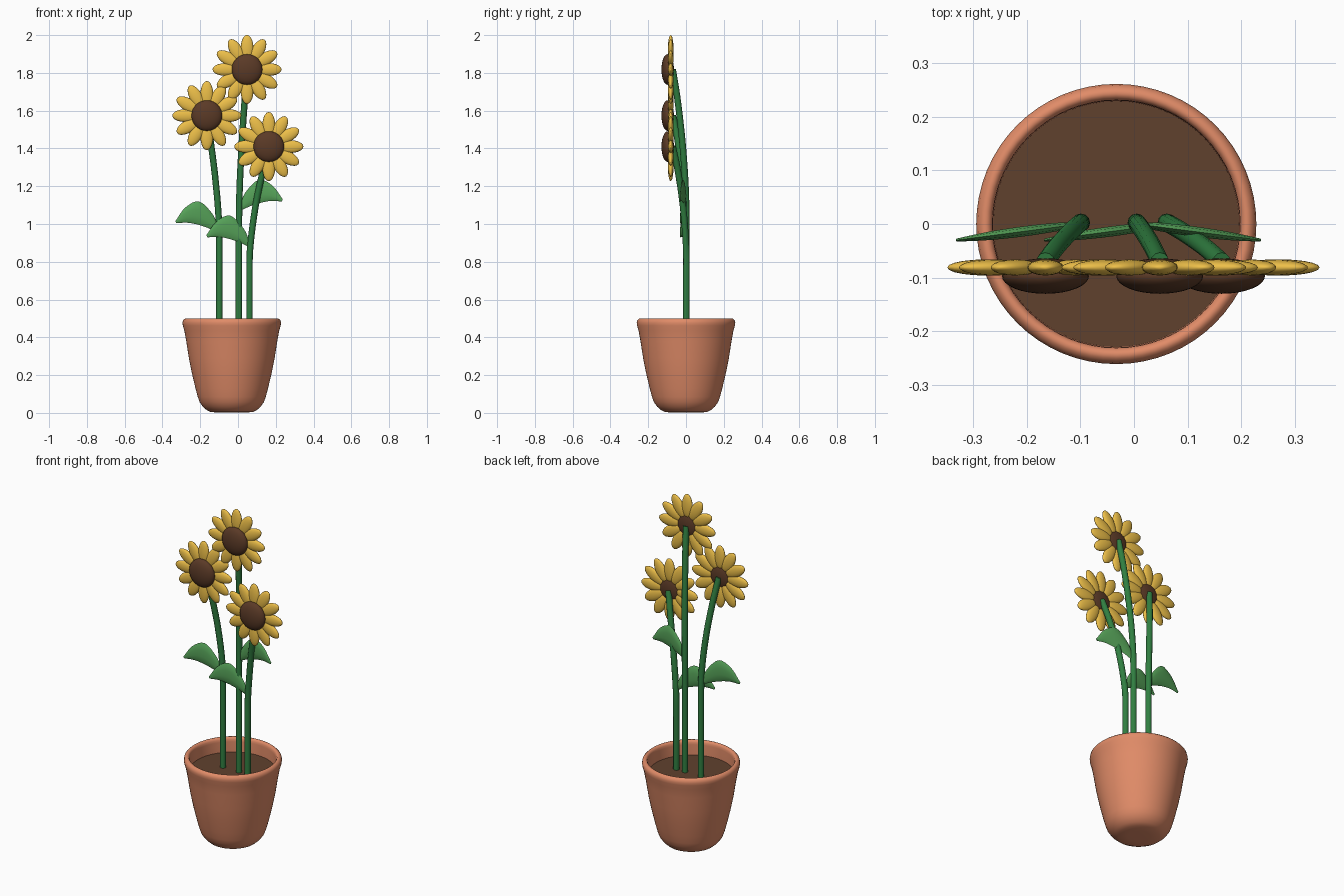
import bpy, bmesh
from math import sin, cos, pi
from mathutils import Matrix, Vector

if "Cube" in bpy.data.objects:
    bpy.data.objects.remove(bpy.data.objects["Cube"])


def material(name, rgb):
    m = bpy.data.materials.new(name)
    m.diffuse_color = (*[c ** 2.25 for c in rgb], 1)
    m.use_nodes = True
    m.node_tree.nodes["Principled BSDF"].inputs["Base Color"].default_value = m.diffuse_color
    return m


CLAY = material("clay", (0.88, 0.55, 0.415))
SOIL = material("soil", (0.385, 0.27, 0.20))
GREEN = material("stem_green", (0.21, 0.50, 0.27))
LEAF = material("leaf_green", (0.35, 0.64, 0.36))
YELLOW = material("petal_yellow", (0.93, 0.75, 0.30))
BROWN = material("seed_brown", (0.365, 0.245, 0.175))


def finish(name, bm, mat, angle=0.9):
    bmesh.ops.recalc_face_normals(bm, faces=bm.faces)
    me = bpy.data.meshes.new(name)
    bm.to_mesh(me)
    bm.free()
    ob = bpy.data.objects.new(name, me)
    bpy.context.collection.objects.link(ob)
    me.materials.append(mat)
    bpy.ops.object.select_all(action='DESELECT')
    ob.select_set(True)
    bpy.context.view_layer.objects.active = ob
    bpy.ops.object.shade_smooth_by_angle(angle=angle)
    return ob


def loft(bm, rings):
    """Skin a list of closed point rings and cap both ends."""
    vs = [[bm.verts.new(p) for p in ring] for ring in rings]
    n = len(vs[0])
    for a, b in zip(vs, vs[1:]):
        for i in range(n):
            bm.faces.new((a[i], a[(i + 1) % n], b[(i + 1) % n], b[i]))
    bm.faces.new(vs[0])
    bm.faces.new(vs[-1])


def lathe(name, profile, x, mat, n=64):
    bm = bmesh.new()
    loft(bm, [[(x + r * cos(2 * pi * i / n), r * sin(2 * pi * i / n), z)
               for i in range(n)] for r, z in profile])
    return finish(name, bm, mat)


def spline(pts, steps=6):
    """Catmull-Rom samples through the points."""
    p = [Vector(q) for q in pts]
    p = [2 * p[0] - p[1]] + p + [2 * p[-1] - p[-2]]
    out = []
    for a, b, c, d in zip(p, p[1:], p[2:], p[3:]):
        for k in range(steps):
            t = k / steps
            out.append(0.5 * (2 * b + (c - a) * t + (2 * a - 5 * b + 4 * c - d) * t * t
                              + (3 * b - a - 3 * c + d) * t ** 3))
    return out + [p[-2]]


# Pot with rounded rim, and soil
lathe("pot", [(0.06, 0.002), (0.11, 0.004), (0.133, 0.015), (0.153, 0.033), (0.17, 0.057),
              (0.18, 0.085), (0.192, 0.13), (0.211, 0.21), (0.227, 0.29), (0.241, 0.38),
              (0.251, 0.435), (0.259, 0.462), (0.261, 0.477), (0.258, 0.49), (0.25, 0.498),
              (0.243, 0.5), (0.236, 0.497), (0.231, 0.488), (0.23, 0.475), (0.229, 0.41),
              (0.2, 0.39)], -0.033, CLAY)
lathe("soil", [(0.2, 0.395), (0.2295, 0.415)], -0.033, SOIL)


def stem(name, pts, r=0.017, n=12):
    path = spline(pts)
    bm = bmesh.new()
    rings = []
    for i, p in enumerate(path):
        t = (path[min(i + 1, len(path) - 1)] - path[max(i - 1, 0)]).normalized()
        u = Vector((0, 1, 0)).cross(t).normalized()
        v = t.cross(u)
        rings.append([p + r * (u * cos(2 * pi * k / n) + v * sin(2 * pi * k / n))
                      for k in range(n)])
    loft(bm, rings)
    finish(name, bm, GREEN)


def flower(name, x, z):
    # Domed seed disc
    bm = bmesh.new()
    bmesh.ops.create_uvsphere(bm, u_segments=32, v_segments=16, radius=1,
                              matrix=Matrix.Translation((x, -0.097, z))
                              @ Matrix.Diagonal((0.081, 0.033, 0.081, 1)))
    finish(name + "_disc", bm, BROWN)
    # Ring of twelve petals
    bm = bmesh.new()
    for k in range(12):
        bmesh.ops.create_uvsphere(bm, u_segments=16, v_segments=10, radius=1,
                                  matrix=Matrix.Translation((x, -0.081, z))
                                  @ Matrix.Rotation(k * pi / 6, 4, 'Y')
                                  @ Matrix.Translation((0, 0, 0.112))
                                  @ Matrix.Diagonal((0.034, 0.015, 0.071, 1)))
    finish(name + "_petals", bm, YELLOW)


def leaf(name, x, z, side):
    # Arched blade: lower and upper edges paired into thin lens sections
    low = spline([(0, 0, -0.01), (0.05, 0, 0.015), (0.11, 0, 0.036), (0.17, 0, 0.047), (0.226, 0, 0.044)], 4)
    top = spline([(0, 0, 0.012), (0.033, 0, 0.09), (0.105, 0, 0.159), (0.178, 0, 0.128), (0.232, 0, 0.055)], 4)
    bm = bmesh.new()
    rings = []
    n = 10
    for i, (a, b) in enumerate(zip(low, top)):
        m, h = (a + b) / 2, (b - a) / 2
        th = 0.003 + 0.007 * sin(pi * i / (len(low) - 1))
        ring = []
        for k in range(n):
            q = m + h * cos(2 * pi * k / n)
            ring.append((x + side * q.x, -0.13 * q.x + th * sin(2 * pi * k / n), z + q.z))
        rings.append(ring)
    loft(bm, rings)
    finish(name, bm, LEAF)


# Stems with their flowers: base x, bend height, head x, head z
for side, bx, bend, hx, hz in (("left", -0.099, 1.0, -0.165, 1.574),
                               ("middle", 0.005, 1.1, 0.048, 1.818),
                               ("right", 0.061, 0.87, 0.163, 1.41)):
    f = lambda t: bend + (hz - bend) * t
    d = hx - bx
    stem(side + "_stem", [(bx, 0.002, 0.39), (bx, 0.002, 0.7), (bx + 0.03 * d, 0.001, bend),
                          (bx + 0.3 * d, -0.015, f(0.4)), (bx + 0.68 * d, -0.042, f(0.75)),
                          (hx, -0.07, hz)])
    flower(side + "_flower", hx, hz)

leaf("left_leaf", -0.1, 0.96, -1)
leaf("front_leaf", 0.064, 0.885, -1)
leaf("right_leaf", 0.005, 1.075, 1)
